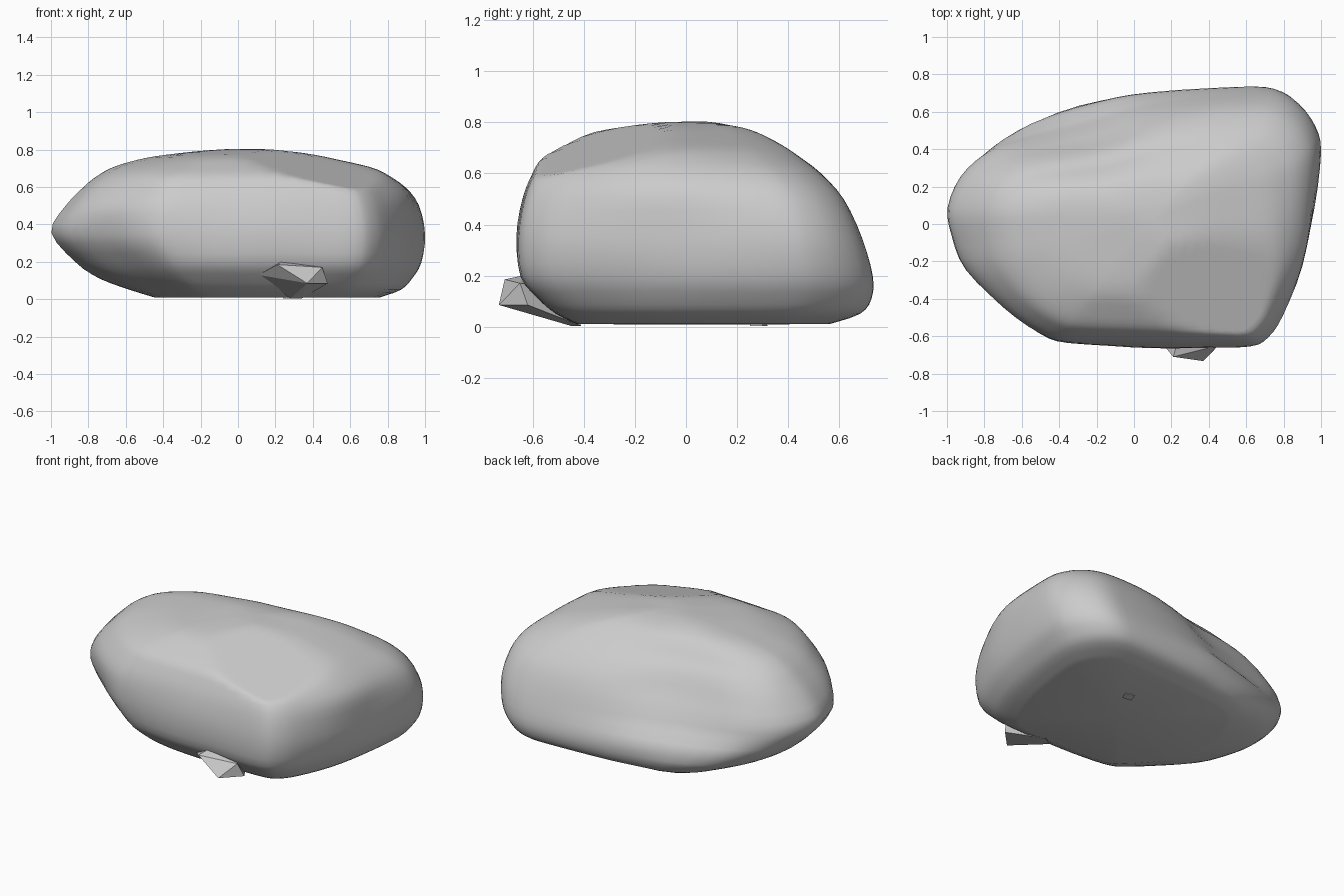
import bpy, bmesh, math
from mathutils import Vector, noise

if "Cube" in bpy.data.objects:
    bpy.data.objects.remove(bpy.data.objects["Cube"])

# Plan outline of the boulder, counter-clockwise seen from above
OUTLINE = [(1.0, .4), (.97, .54), (.89, .65), (.77, .72), (.58, .73), (.08, .70), (-.22, .64),
           (-.62, .52), (-.81, .42), (-.94, .28), (-1.0, .1), (-.975, -.06), (-.9, -.24),
           (-.7, -.43), (-.5, -.58), (-.35, -.63), (0, -.655), (.35, -.66), (.62, -.65),
           (.72, -.6), (.8, -.48), (.9, -.22), (.965, .1)]
# Height, then left, right, front and back extent at that height
LEVELS = [(.01, -.44, .76, -.43, .56), (.05, -.57, .87, -.51, .68), (.11, -.73, .93, -.58, .725),
          (.2, -.87, .98, -.65, .73), (.35, -1.0, 1.0, -.665, .69), (.5, -.925, .96, -.64, .62),
          (.6, -.83, .885, -.60, .53), (.66, -.75, .78, -.56, .45), (.71, -.65, .65, -.48, .375),
          (.76, -.47, .44, -.37, .28), (.787, -.25, .31, -.2, .19), (.8, -.03, .2, -.07, .1)]
# Leaning sides: direction in degrees, width, then (height, outward shift) steps
LEANS = [(138, 26, [(0, .1), (.1, .055), (.2, .025), (.3, 0), (.8, 0)]),
         (122, 38, [(0, 0), (.2, 0), (.35, -.07), (.5, -.1), (.65, -.07), (.8, 0)]),
         (212, 20, [(0, 0), (.2, -.02), (.35, 0), (.5, .05), (.65, .05), (.8, 0)]),
         (350, 26, [(0, 0), (.35, 0), (.6, .05), (.7, .09), (.76, .06), (.8, 0)])]
CX, CY = .1, .03


def smooth(points, steps, closed):
    """Catmull-Rom curve through points of any dimension."""
    n = len(points)
    get = (lambda i: points[i % n]) if closed else (lambda i: points[max(0, min(n - 1, i))])
    out = []
    for i in range(n if closed else n - 1):
        for k in range(steps):
            t = k / steps
            out.append([.5 * (2 * b + (c - a) * t + (2 * a - 5 * b + 4 * c - d) * t * t
                              + (3 * b - a - 3 * c + d) * t ** 3)
                        for a, b, c, d in zip(get(i - 1), get(i), get(i + 1), get(i + 2))])
    return out if closed else out + [list(points[-1])]


def lookup(steps, z):
    for (z0, a), (z1, b) in zip(steps, steps[1:]):
        if z <= z1:
            t = (z - z0) / (z1 - z0)
            return a + (b - a) * t * t * (3 - 2 * t)
    return steps[-1][1]


def finish(bm, name):
    bmesh.ops.recalc_face_normals(bm, faces=bm.faces)
    mesh = bpy.data.meshes.new(name)
    bm.to_mesh(mesh)
    bm.free()
    ob = bpy.data.objects.new(name, mesh)
    bpy.context.collection.objects.link(ob)
    return ob


# Boulder: stacked rings, each fitted to its extents, with leaning sides
bm = bmesh.new()
rings = []
outline = smooth(OUTLINE, 3, True)
for z, xl, xr, yf, yb in smooth(LEVELS, 3, False):
    ring = []
    for x, y in outline:
        sx = (xr - CX) / (1 - CX) if x > CX else (CX - xl) / (1 + CX)
        sy = (yb - CY) / (.73 - CY) if y > CY else (CY - yf) / (.66 + CY)
        p = Vector((CX + (x - CX) * sx, CY + (y - CY) * sy, z))
        angle = math.degrees(math.atan2(y - CY, x - CX))
        for mid, width, steps in LEANS:
            a = math.radians(mid)
            off = (angle - mid + 180) % 360 - 180
            shift = lookup(steps, z) * math.exp(-(off / width) ** 2)
            p += Vector((math.cos(a), math.sin(a), 0)) * shift
        fade = min(1, max(0, z - .01) * 5)
        p += noise.noise_vector(p * 3.5) * .006 * fade
        p.x = max(-1, min(1, p.x))
        # Chipped front right top corner
        beyond = .55 * p.x - .83 * p.y - .58
        p.z = min(p.z, .67 - .34 * beyond)
        ring.append(bm.verts.new(p))
    rings.append(ring)
n = len(outline)
for a, b in zip(rings, rings[1:]):
    for i in range(n):
        j = (i + 1) % n
        bm.faces.new((a[i], a[j], b[j], b[i]))
for ring, centre in ((rings[0], (.15, .05, .008)), (rings[-1], (.09, .01, .803))):
    c = bm.verts.new(centre)
    for i in range(n):
        bm.faces.new((ring[i], ring[(i + 1) % n], c))
boulder = finish(bm, "boulder")
bpy.context.view_layer.objects.active = boulder
boulder.select_set(True)
bpy.ops.object.shade_smooth_by_angle(angle=.9)


# Faceted stones stuck into the boulder
def faceted(name, points):
    bm = bmesh.new()
    for p in points:
        bm.verts.new(p)
    bmesh.ops.convex_hull(bm, input=bm.verts)
    bmesh.ops.delete(bm, geom=[v for v in bm.verts if not v.link_faces], context='VERTS')
    finish(bm, name)


faceted("front_chip", [(.21, -.71, .185), (.37, -.733, .085), (.23, -.64, .2), (.45, -.65, .17),
                       (.48, -.62, .085), (.11, -.59, .13), (.28, -.45, .003), (.34, -.41, .003),
                       (.3, -.5, .15)])
faceted("bottom_pebble", [(.24, .26, .003), (.3, .25, .003), (.32, .3, .003), (.26, .32, .003),
                          (.28, .28, .08)])
